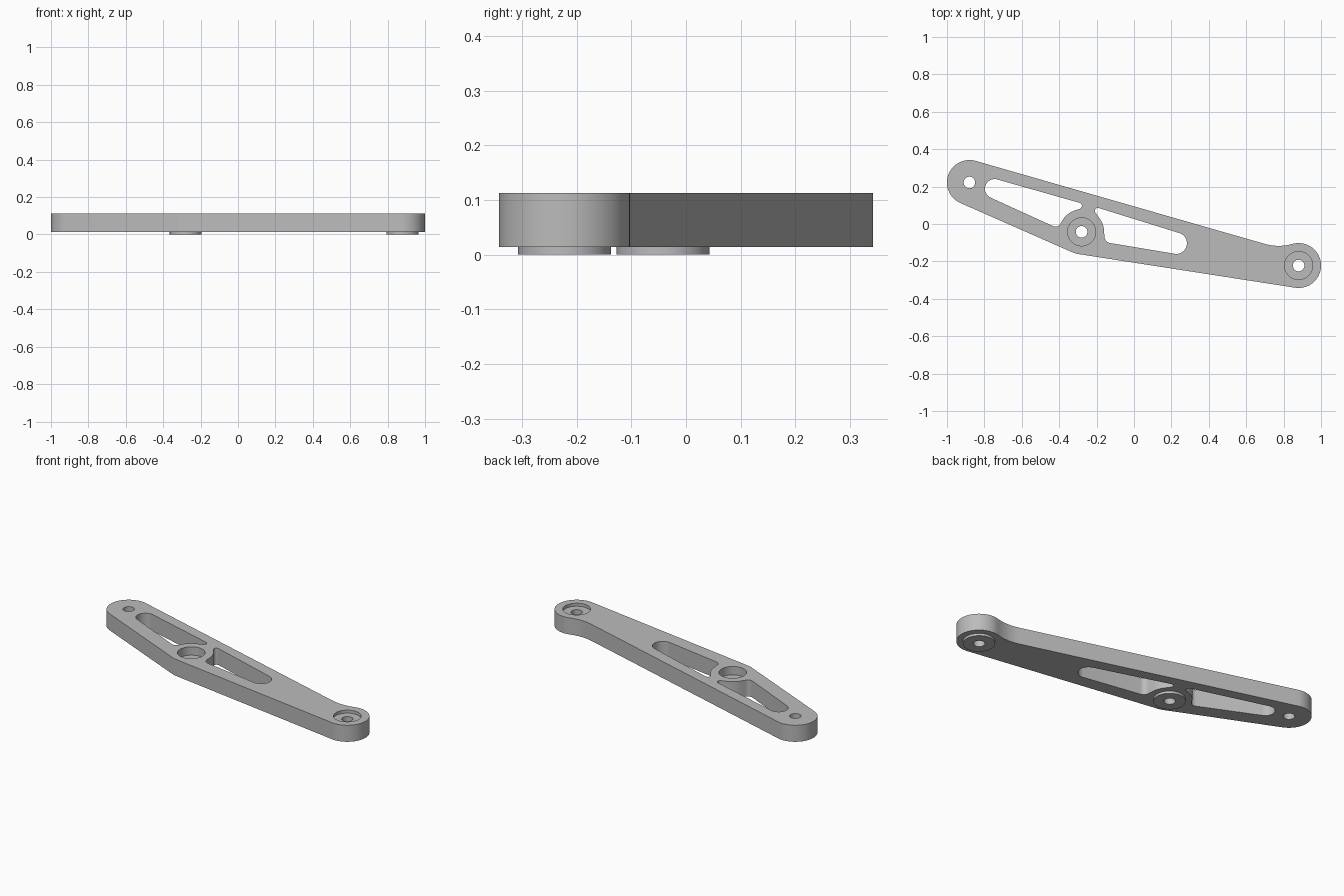
import bpy, bmesh
from math import acos, atan2, cos, sin, hypot, pi, radians, ceil

if "Cube" in bpy.data.objects:
    bpy.data.objects.remove(bpy.data.objects["Cube"], do_unlink=True)

BOTTOM, TOP = 0.014, 0.113
LEFT, MIDDLE, RIGHT = (0.88 * -1, 0.222), (-0.28, -0.042), (0.88, -0.222)

grey = bpy.data.materials.new("satin grey")
grey.use_nodes = True
grey.diffuse_color = (0.5, 0.5, 0.5, 1)
grey.node_tree.nodes["Principled BSDF"].inputs["Base Color"].default_value = grey.diffuse_color


def belt(circles):
    """Closed path wrapped round circles (x, y, r); a negative r bends inwards."""
    normals = []
    for (x1, y1, r1), (x2, y2, r2) in zip(circles, circles[1:] + circles[:1]):
        dx, dy = x2 - x1, y2 - y1
        ratio = max(-1, min(1, (r1 - r2) / hypot(dx, dy)))
        normals.append(atan2(dy, dx) - acos(ratio))
    path = []
    for i, (x, y, r) in enumerate(circles):
        start, turn = normals[i - 1], 1 if r > 0 else -1
        sweep = ((normals[i] - start) * turn) % (2 * pi)
        steps = max(3, ceil(sweep / radians(6)))
        for k in range(steps + 1):
            a = start + turn * sweep * k / steps
            path.append((x + r * cos(a), y + r * sin(a)))
    return path


def circle(center, r, n=64):
    return [(center[0] + r * cos(2 * pi * k / n), center[1] + r * sin(2 * pi * k / n))
            for k in range(n)]


def prism(name, path, low, high):
    bm = bmesh.new()
    face = bm.faces.new([bm.verts.new((x, y, low)) for x, y in path])
    bmesh.ops.remove_doubles(bm, verts=bm.verts[:], dist=0.0005)
    ext = bmesh.ops.extrude_face_region(bm, geom=bm.faces[:])
    top = [v for v in ext["geom"] if isinstance(v, bmesh.types.BMVert)]
    bmesh.ops.translate(bm, verts=top, vec=(0, 0, high - low))
    bmesh.ops.recalc_face_normals(bm, faces=bm.faces[:])
    mesh = bpy.data.meshes.new(name)
    bm.to_mesh(mesh)
    bm.free()
    mesh.materials.append(grey)
    obj = bpy.data.objects.new(name, mesh)
    bpy.context.collection.objects.link(obj)
    return obj


def combine(target, tool, operation):
    mod = target.modifiers.new(tool.name, "BOOLEAN")
    mod.operation, mod.solver, mod.object = operation, "EXACT", tool
    bpy.context.view_layer.objects.active = target
    bpy.ops.object.modifier_apply(modifier=mod.name)
    bpy.data.objects.remove(tool, do_unlink=True)


# Arm plate with rounded ends and a soft neck beside the right-hand end
arm = prism("lever_arm", belt([(*LEFT, 0.12), (*MIDDLE, 0.12), (*RIGHT, 0.12),
                               (0.773, 0.145, -0.262)]), BOTTOM, TOP)

# Raised bosses on the underside
for spot in (MIDDLE, RIGHT):
    combine(arm, prism("boss", circle(spot, 0.085), 0, 0.03), "UNION")

# Two lightening pockets that curve round the middle boss
ring = (*MIDDLE, -0.12)
pockets = (
    [(-0.745, 0.188, 0.052), (-0.42, 0.016, 0.03), ring, (-0.296, 0.097, 0.017)],
    [(-0.193, 0.07, 0.016), ring, (-0.123, -0.067, 0.035), (0.226, -0.103, 0.057)],
)
for pocket in pockets:
    combine(arm, prism("pocket_cutter", belt(pocket), -0.1, 0.3), "DIFFERENCE")

# Counterbores from above, then the through holes
for spot, depth in ((MIDDLE, 0.05), (RIGHT, 0.018)):
    combine(arm, prism("counterbore_cutter", circle(spot, 0.075), TOP - depth, 0.3), "DIFFERENCE")
for spot in (LEFT, MIDDLE, RIGHT):
    combine(arm, prism("hole_cutter", circle(spot, 0.031, 40), -0.1, 0.3), "DIFFERENCE")

# Smooth curved walls, crisp rims
bpy.ops.object.select_all(action="DESELECT")
arm.select_set(True)
bpy.context.view_layer.objects.active = arm
bpy.ops.object.shade_smooth_by_angle(angle=radians(30))
